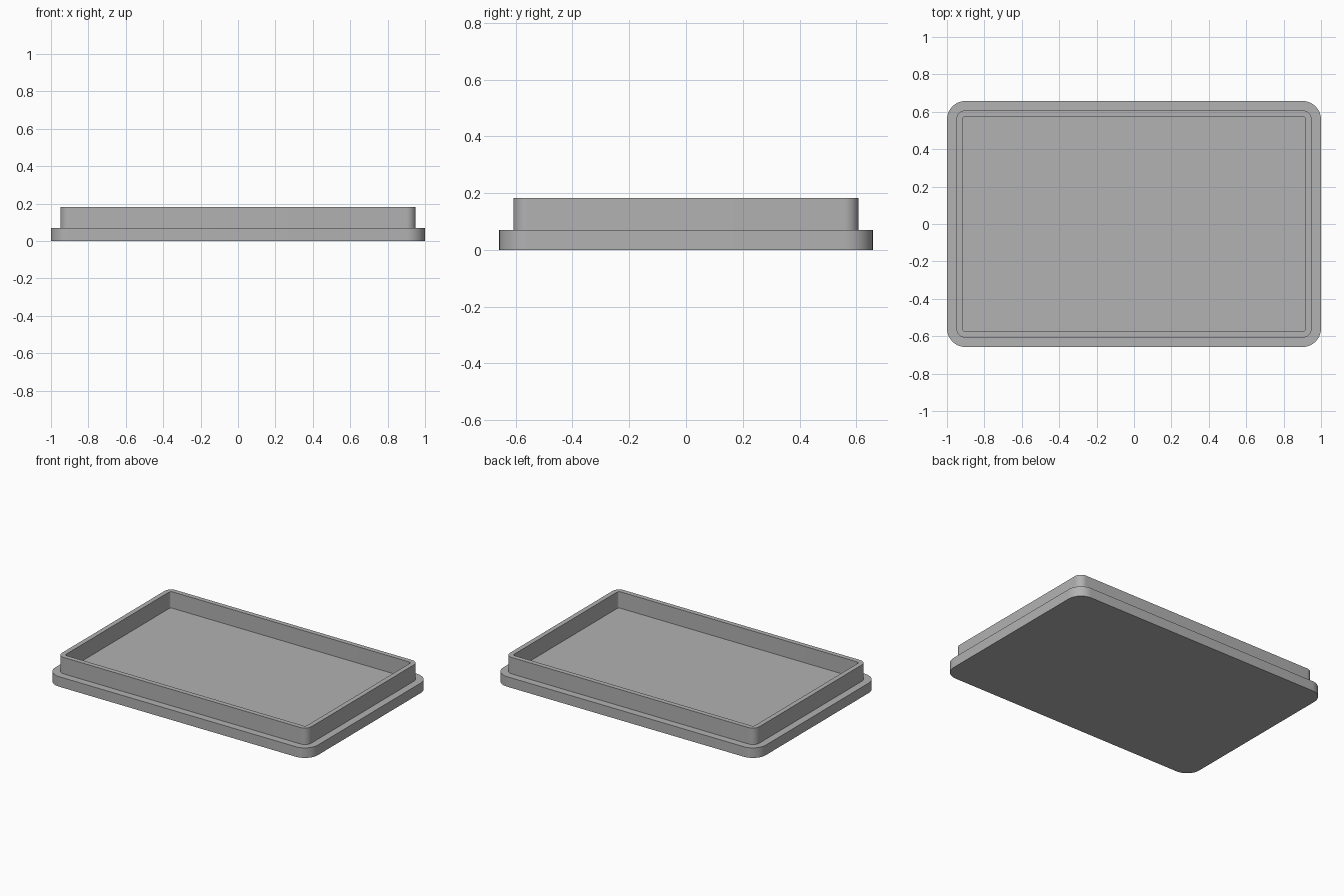
import bpy, bmesh, math

cube = bpy.data.objects.get("Cube")
if cube:
    bpy.data.objects.remove(cube, do_unlink=True)

HALF_X, HALF_Y, CORNER = 1.0, 0.658, 0.1
BASE_TOP, RIM_TOP = 0.069, 0.182
RIM_OUTER, RIM_INNER = 0.05, 0.083
STEPS = 12

grey = bpy.data.materials.new("plain grey")
grey.use_nodes = True
colour = (0.445, 0.445, 0.445, 1)
grey.diffuse_color = colour
grey.node_tree.nodes["Principled BSDF"].inputs["Base Color"].default_value = colour


def rounded_loop(bm, inset, z):
    """Rounded rectangle of vertices, offset inwards from the base outline."""
    r = CORNER - inset
    cx, cy = HALF_X - CORNER, HALF_Y - CORNER
    verts = []
    for corner, (sx, sy) in enumerate([(1, 1), (-1, 1), (-1, -1), (1, -1)]):
        for i in range(STEPS + 1):
            a = (corner + i / STEPS) * math.pi / 2
            verts.append(bm.verts.new((sx * cx + r * math.cos(a),
                                       sy * cy + r * math.sin(a), z)))
    return verts


# Stepped cross-section: base edge, ledge, outer rim, rim top, inner rim
section = [(0, 0), (0, BASE_TOP), (RIM_OUTER, BASE_TOP), (RIM_OUTER, RIM_TOP),
           (RIM_INNER, RIM_TOP), (RIM_INNER, BASE_TOP)]

bm = bmesh.new()
loops = [rounded_loop(bm, inset, z) for inset, z in section]
for low, high in zip(loops, loops[1:]):
    for i in range(len(low)):
        j = (i + 1) % len(low)
        bm.faces.new((low[i], low[j], high[j], high[i]))

# Underside and recessed floor
bm.faces.new(loops[0][::-1])
bm.faces.new(loops[-1])
bmesh.ops.recalc_face_normals(bm, faces=bm.faces[:])

mesh = bpy.data.meshes.new("rimmed_tray")
bm.to_mesh(mesh)
bm.free()
mesh.materials.append(grey)
tray = bpy.data.objects.new("rimmed_tray", mesh)
bpy.context.collection.objects.link(tray)

# Smooth corners, crisp steps
bpy.ops.object.select_all(action='DESELECT')
tray.select_set(True)
bpy.context.view_layer.objects.active = tray
bpy.ops.object.shade_smooth_by_angle(angle=math.radians(30))
